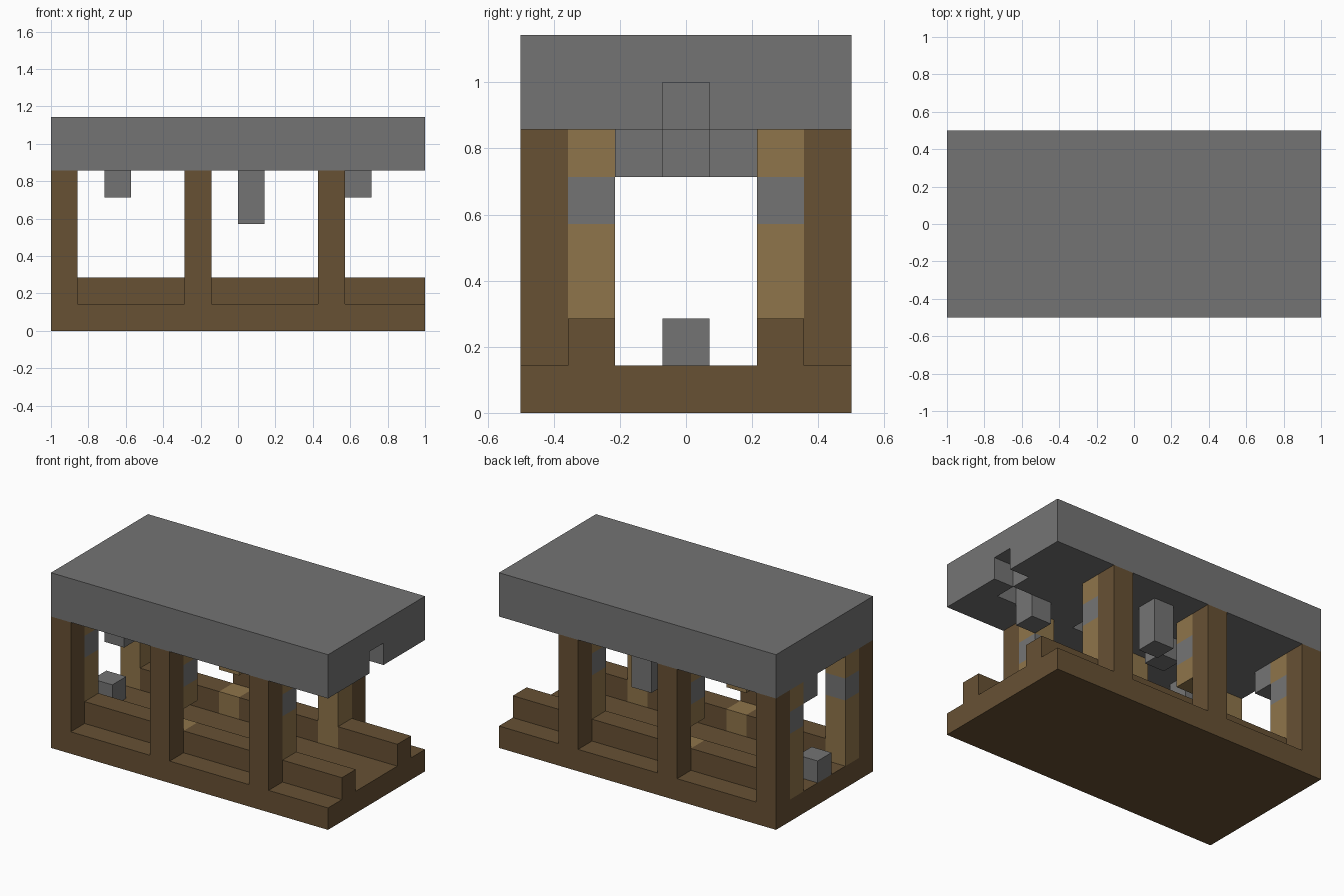
import bpy
import bmesh
from mathutils import Vector

if "Cube" in bpy.data.objects:
    bpy.data.objects.remove(bpy.data.objects["Cube"], do_unlink=True)

UNIT = 1 / 7          # edge of one block
LENGTH, WIDTH = 14, 7  # footprint in blocks


def make_material(name, color):
    mat = bpy.data.materials.new(name)
    mat.use_nodes = True
    mat.diffuse_color = (*color, 1)
    mat.node_tree.nodes["Principled BSDF"].inputs["Base Color"].default_value = (*color, 1)
    return mat


STONE = make_material("grey stone", (0.175, 0.175, 0.175))
LOG = make_material("dark brown wood", (0.136, 0.082, 0.034))
PLANK = make_material("light tan wood", (0.275, 0.178, 0.069))


def box(name, low, high, mat):
    """Box between two corners given in blocks."""
    offset = Vector((LENGTH / 2, WIDTH / 2, 0))
    a, b = ((Vector(p) - offset) * UNIT for p in (low, high))
    mesh = bpy.data.meshes.new(name)
    bm = bmesh.new()
    bmesh.ops.create_cube(bm, size=1)
    for v in bm.verts:
        v.co = (a + b) / 2 + Vector(c * s for c, s in zip(v.co, b - a))
    bm.to_mesh(mesh)
    bm.free()
    mesh.materials.append(mat)
    obj = bpy.data.objects.new(name, mesh)
    bpy.context.collection.objects.link(obj)
    return obj


# Floor slab
box("floor", (0, 0, 0), (LENGTH, WIDTH, 1), LOG)

# Timber frames: outer posts and inner planked columns with a stone band
for x in (0, 5, 10):
    for side, outer, inner in (("front", 0, 1), ("back", 6, 5)):
        box(side + "_post", (x, outer, 1), (x + 1, outer + 1, 6), LOG)
        if x == 5:  # the middle frame has a gap above its foot
            spans = ((1, 2, PLANK), (3, 4, PLANK), (4, 5, STONE), (5, 6, PLANK))
        else:
            spans = ((1, 4, PLANK), (4, 5, STONE), (5, 6, PLANK))
        for low, high, mat in spans:
            box(side + "_column", (x, inner, low), (x + 1, inner + 1, high), mat)

# Side rails running between the frames
for side, y in (("front", 1), ("back", 5)):
    for start, end in ((1, 5), (6, 10), (11, LENGTH)):
        box(side + "_rail", (start, y, 1), (end, y + 1, 2), LOG)

# Stone roof with small hollows in its underside
roof = box("roof", (0, 0, 6), (LENGTH, WIDTH, 8), STONE)
for x, y in ((13, 3), (12, 2), (8, 2)):
    end = x + 1.2 if x == LENGTH - 1 else x + 1
    cutter = box("hollow_cutter", (x, y, 5.8), (end, y + 1, 7), STONE)
    cutter.hide_render = True
    mod = roof.modifiers.new("hollow", "BOOLEAN")
    mod.operation = "DIFFERENCE"
    mod.solver = "EXACT"
    mod.object = cutter
    bpy.context.view_layer.objects.active = roof
    bpy.ops.object.modifier_apply(modifier=mod.name)
    bpy.data.objects.remove(cutter, do_unlink=True)

# Stones hanging from the roof
for x, y, bottom in ((2, 1, 5), (7, 5, 4), (11, 2, 5), (5, 3, 5), (0, 4, 5)):
    box("hanging_stone", (x, y, bottom), (x + 1, y + 1, 6), STONE)

# Loose stone on the floor
box("floor_stone", (0, 3, 1), (1, 4, 2), STONE)
